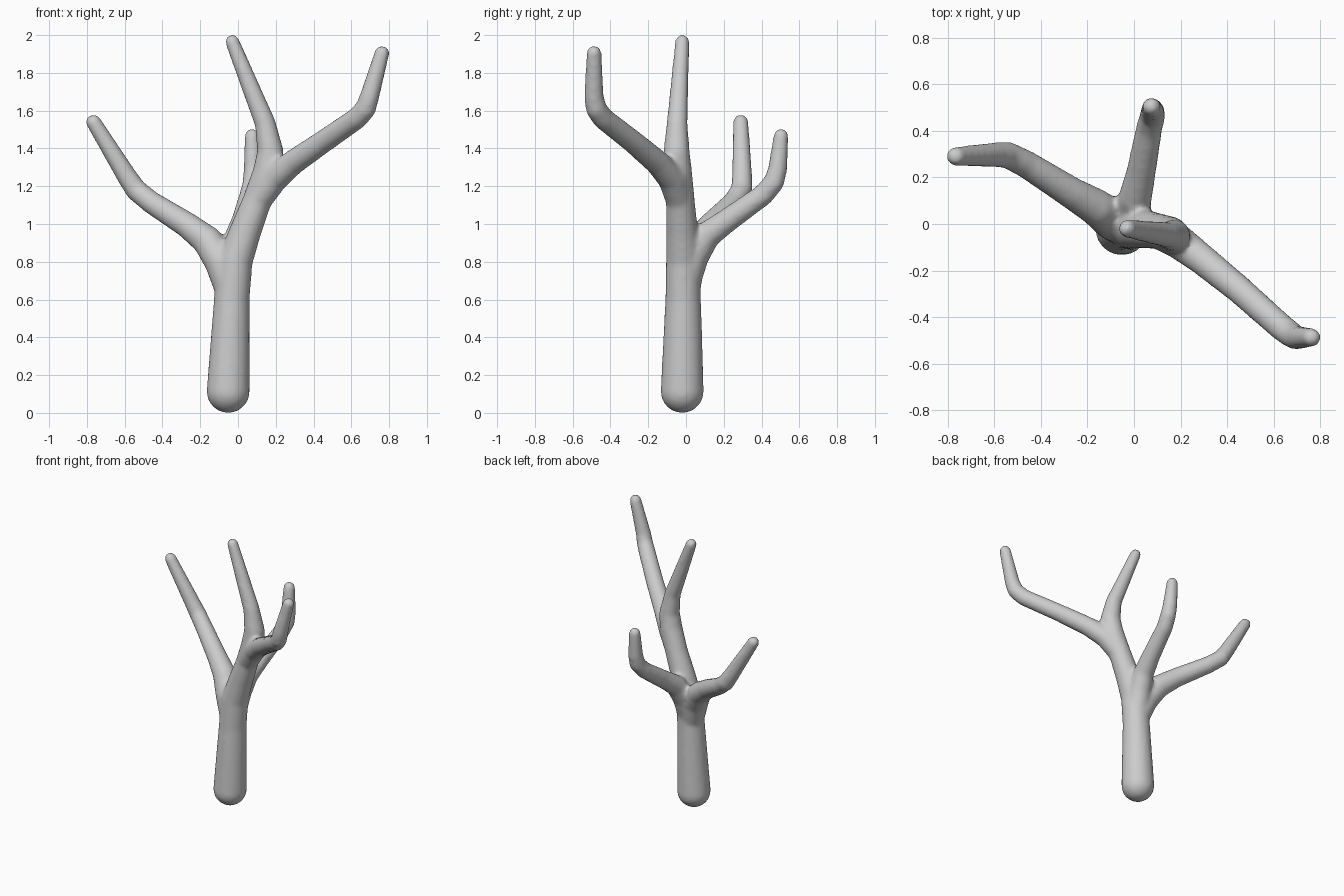
import bpy, bmesh, math
from mathutils import Vector, Matrix

VOXEL, SMOOTH = 0.014, 6
COMP = SMOOTH * 0.5 * VOXEL ** 2 / 2     # offsets the shrink of smoothing

bm = bmesh.new()


def limb(points):
    """Chain of balls and tapered cones through (x, y, z, radius) points."""
    pts = [(Vector(p[:3]), math.sqrt(p[3] ** 2 + COMP)) for p in points]
    for co, r in pts:
        bmesh.ops.create_uvsphere(bm, u_segments=24, v_segments=16, radius=r,
                                  matrix=Matrix.Translation(co))
    for (a, ra), (b, rb) in zip(pts, pts[1:]):
        d = b - a
        rot = Vector((0, 0, 1)).rotation_difference(d).to_matrix().to_4x4()
        bmesh.ops.create_cone(bm, cap_ends=True, segments=24, radius1=ra,
                              radius2=rb, depth=d.length,
                              matrix=Matrix.Translation((a + b) / 2) @ rot)


# trunk, leader and top branch
limb([(-.052, -.02, .114, .113), (-.033, -.015, .60, .093),
      (-.015, -.015, .80, .09), (.035, -.02, .95, .083),
      (.10, -.03, 1.12, .075), (.155, -.045, 1.27, .076),
      (.172, -.05, 1.38, .068), (.145, -.047, 1.53, .053),
      (-.03, -.02, 1.965, .034)])
# right front branch
limb([(.10, -.03, 1.12, .072), (.19, -.075, 1.24, .072),
      (.29, -.15, 1.325, .064), (.45, -.28, 1.435, .058),
      (.63, -.44, 1.56, .055), (.675, -.475, 1.61, .053),
      (.695, -.487, 1.67, .049), (.762, -.487, 1.905, .036)])
# left branch
limb([(-.035, -.012, .65, .085), (-.09, .015, .80, .086),
      (-.16, .07, .91, .078), (-.27, .135, .995, .066),
      (-.46, .255, 1.115, .057), (-.54, .295, 1.18, .055),
      (-.59, .297, 1.255, .051), (-.765, .29, 1.54, .037)])
# back branch
limb([(-.03, -.01, .68, .082), (-.015, .04, .83, .08),
      (.005, .11, .94, .07), (.03, .22, 1.02, .061),
      (.065, .41, 1.155, .054), (.08, .465, 1.22, .052),
      (.08, .485, 1.29, .048), (.075, .503, 1.465, .036)])

mesh = bpy.data.meshes.new("bare_tree")
bm.to_mesh(mesh)
bm.free()
tree = bpy.data.objects.new("bare_tree", mesh)
bpy.context.collection.objects.link(tree)

# fuse the limbs into one skin and soften the forks
rem = tree.modifiers.new("fuse", 'REMESH')
rem.mode = 'VOXEL'
rem.voxel_size = VOXEL
rem.use_smooth_shade = True
smo = tree.modifiers.new("soften", 'SMOOTH')
smo.factor = 0.5
smo.iterations = SMOOTH
